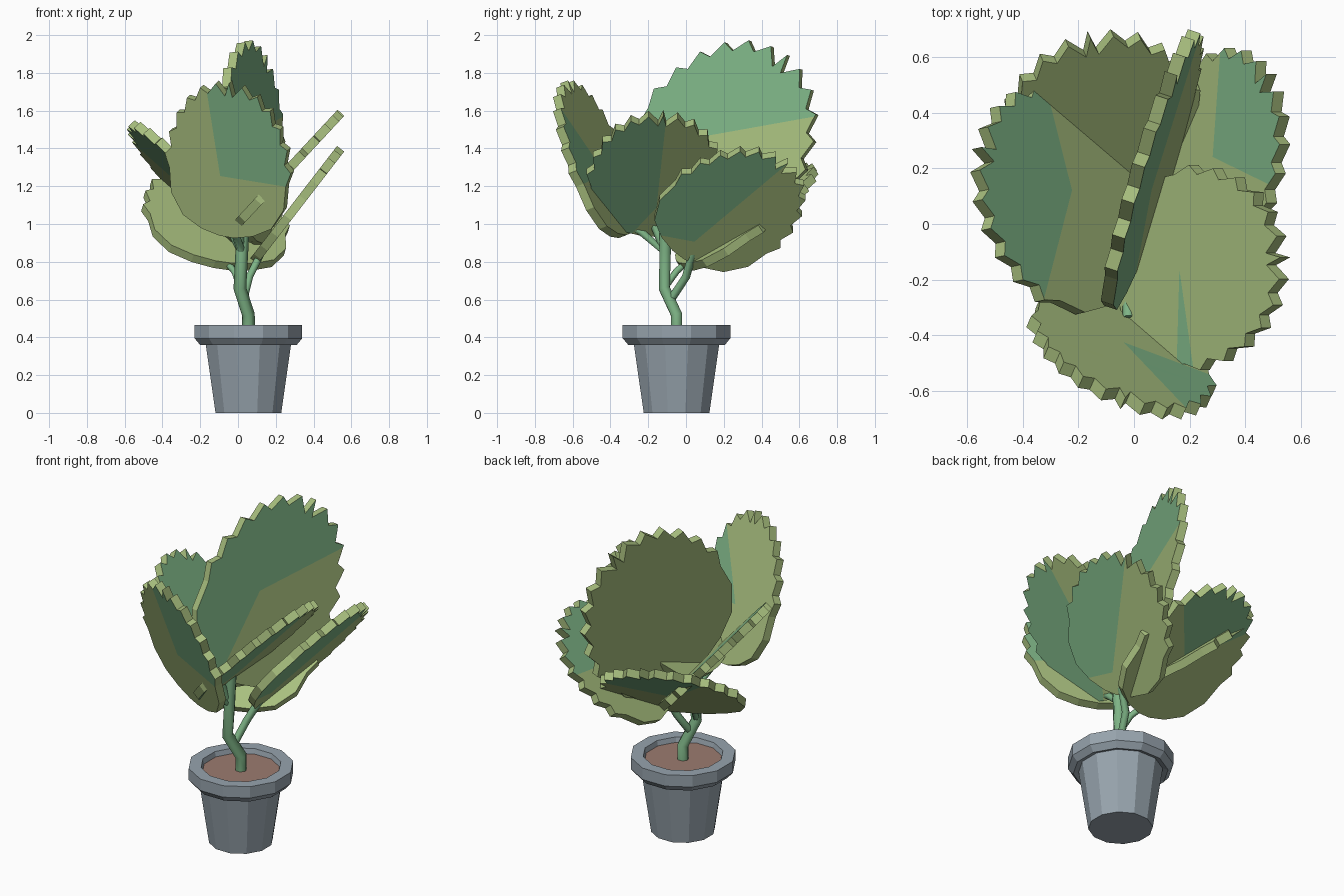
import bpy, bmesh
from math import sin, cos, pi, radians, degrees, atan2
from mathutils import Vector, Matrix

cube = bpy.data.objects.get("Cube")
if cube:
    bpy.data.objects.remove(cube, do_unlink=True)


def material(name, rgb):
    m = bpy.data.materials.new(name)
    m.use_nodes = True
    m.diffuse_color = (*rgb, 1)
    m.node_tree.nodes["Principled BSDF"].inputs["Base Color"].default_value = (*rgb, 1)
    return m


LIME = material("lime leaf", (0.39, 0.52, 0.21))
GREEN = material("green leaf", (0.21, 0.46, 0.24))
GREY = material("grey clay", (0.31, 0.37, 0.42))
SOIL = material("brown soil", (0.33, 0.20, 0.16))


def add_object(name, bm, mats):
    bmesh.ops.recalc_face_normals(bm, faces=bm.faces)
    me = bpy.data.meshes.new(name)
    bm.to_mesh(me)
    bm.free()
    for m in mats:
        me.materials.append(m)
    ob = bpy.data.objects.new(name, me)
    bpy.context.collection.objects.link(ob)
    return ob


# Pot and soil: lathed twelve-sided profiles
POT_CENTRE = Vector((0.055, -0.05, 0))


def lathe(name, profile, mat, sides=12):
    bm = bmesh.new()
    rings = []
    for r, z in profile:
        rings.append([bm.verts.new(POT_CENTRE + Vector((r * cos(a), r * sin(a), z)))
                      for a in (2 * pi * (i + 0.5) / sides for i in range(sides))])
    for low, high in zip(rings, rings[1:]):
        for i in range(sides):
            j = (i + 1) % sides
            bm.faces.new((low[i], low[j], high[j], high[i]))
    bm.faces.new(rings[0])
    bm.faces.new(rings[-1])
    return add_object(name, bm, [mat])


lathe("pot", [(0.18, 0), (0.235, 0.37), (0.265, 0.36), (0.295, 0.395),
              (0.295, 0.465), (0.225, 0.465), (0.215, 0.425)], GREY)
lathe("soil", [(0.21, 0.41), (0.22, 0.435)], SOIL)


# Stems: six-sided tubes along short paths
def stem(name, points, radius):
    cu = bpy.data.curves.new(name, "CURVE")
    cu.dimensions = "3D"
    cu.bevel_depth = radius
    cu.bevel_resolution = 1
    cu.use_fill_caps = True
    sp = cu.splines.new("POLY")
    sp.points.add(len(points) - 1)
    for p, co in zip(sp.points, points):
        p.co = (*co, 1)
    cu.materials.append(GREEN)
    ob = bpy.data.objects.new(name, cu)
    bpy.context.collection.objects.link(ob)
    bpy.ops.object.select_all(action="DESELECT")
    ob.select_set(True)
    bpy.context.view_layer.objects.active = ob
    bpy.ops.object.convert(target="MESH")


FORK = (0.02, -0.11, 0.85)
KNEE = (0.01, -0.115, 0.66)
stem("main_stem", [(0.055, -0.05, 0.42), (0.055, -0.05, 0.52), KNEE, FORK, (0.03, -0.11, 1.04)], 0.034)
stem("front_branch", [KNEE, FORK, (-0.02, -0.24, 0.96), (-0.02, -0.34, 1.02)], 0.022)
stem("left_upper_branch", [FORK, (0.0, -0.17, 1.0)], 0.022)
stem("right_upper_branch", [FORK, (-0.05, -0.08, 0.99)], 0.022)
stem("left_lower_branch", [(0.03, -0.08, 0.6), (0.06, 0.0, 0.72), (0.13, 0.04, 0.86)], 0.022)
stem("back_branch", [KNEE, (-0.02, -0.05, 0.75), (-0.08, 0.03, 0.82)], 0.018)


# Leaf outline: smooth lower edge, saw teeth around the upper part
def leaf_half(length, half_width, teeth=6):
    pts = [(0.0, 0.12), (0.03, 0.42), (0.1, 0.72), (0.24, 0.92)]
    for k in range(teeth):
        for step, grow in ((0.0, 0.95), (0.6, 1.04)):
            t = (k + step) / (teeth + 0.3) * pi / 2
            pts.append((0.4 + 0.6 * sin(t) * grow, cos(t) ** 0.9 * grow))
    pts.append((0.94, 0.06))
    return [(w * half_width, u * length) for u, w in pts]


def in_wedge(co, wedge, length):
    if wedge is None:
        return False
    u, w, middle, spread = wedge
    angle = degrees(atan2(co.x - w * length, co.y - u * length))
    return abs((angle - middle + 180) % 360 - 180) < spread


# Leaf plate with wedge-shaped green patches; a wedge is (along, across, middle angle, half angle)
def leaf(name, base, axis, normal, length, width, under, upper, thick=0.048):
    bm = bmesh.new()
    half = leaf_half(length, width / 2)
    outline = half + [(0, length * 1.03)] + [(-x, y) for x, y in reversed(half)]
    face = bm.faces.new([bm.verts.new((x, y, -thick / 2)) for x, y in outline])
    ext = bmesh.ops.extrude_face_region(bm, geom=[face], use_keep_orig=True)
    top = [g for g in ext["geom"] if isinstance(g, bmesh.types.BMVert)]
    bmesh.ops.translate(bm, verts=top, vec=(0, 0, thick))
    bmesh.ops.triangulate(bm, faces=[f for f in bm.faces if len(f.verts) > 4])
    for wedge in (under, upper):
        if wedge:
            u, w, middle, spread = wedge
            for a in (radians(middle - spread), radians(middle + spread)):
                bmesh.ops.bisect_plane(bm, geom=bm.verts[:] + bm.edges[:] + bm.faces[:], dist=1e-5,
                                       plane_co=(w * length, u * length, 0),
                                       plane_no=(cos(a), -sin(a), 0))
    for f in bm.faces:
        co = f.calc_center_median()
        if abs(co.z) > thick * 0.49:
            f.material_index = int(in_wedge(co, upper if co.z > 0 else under, length))
    n = Vector(normal).normalized()
    y = Vector(axis)
    y = (y - n * y.dot(n)).normalized()
    frame = Matrix((y.cross(n), y, n)).transposed().to_4x4()
    bm.transform(Matrix.Translation(base) @ frame)
    add_object(name, bm, [LIME, GREEN])


leaf("front_leaf", (-0.05, -0.32, 0.94), (0.02, -0.38, 1), (0.44, 1, 0.395), 0.85, 0.7,
     (0.4, 0.05, -40, 50), (0.4, 0, -60, 30))
leaf("tall_leaf", (0.01, -0.11, 1.0), (0.19, 0.56, 0.81), (-0.949, 0.316, -0.1), 1.08, 0.95,
     (0.48, 0.08, 68, 112), None)
leaf("right_upper_leaf", (0.0, -0.07, 0.95), (-0.66, 0.4, 0.63), (1.1, 0.24, 1), 0.83, 0.8,
     (0.45, 0, -40, 50), (0.45, 0.05, -15, 70))
leaf("back_leaf", (-0.08, -0.03, 0.78), (-0.12, 1, 0.7), (0.3, -0.7, 1), 0.86, 0.78,
     (0.45, 0, 0, 45), None)
leaf("left_upper_leaf", (-0.05, -0.19, 0.95), (0.68, 0.08, 0.73), (-0.73, 0, 0.68), 0.85, 0.72,
     (0.25, -0.02, 75, 75), (0.4, 0.0, 90, 7))
leaf("left_lower_leaf", (0.12, -0.04, 0.85), (0.44, 0.68, 0.57), (-0.79, 0, 0.61), 0.82, 0.7,
     (0.15, 0, 60, 60), (0.5, 0, 10, 50))
